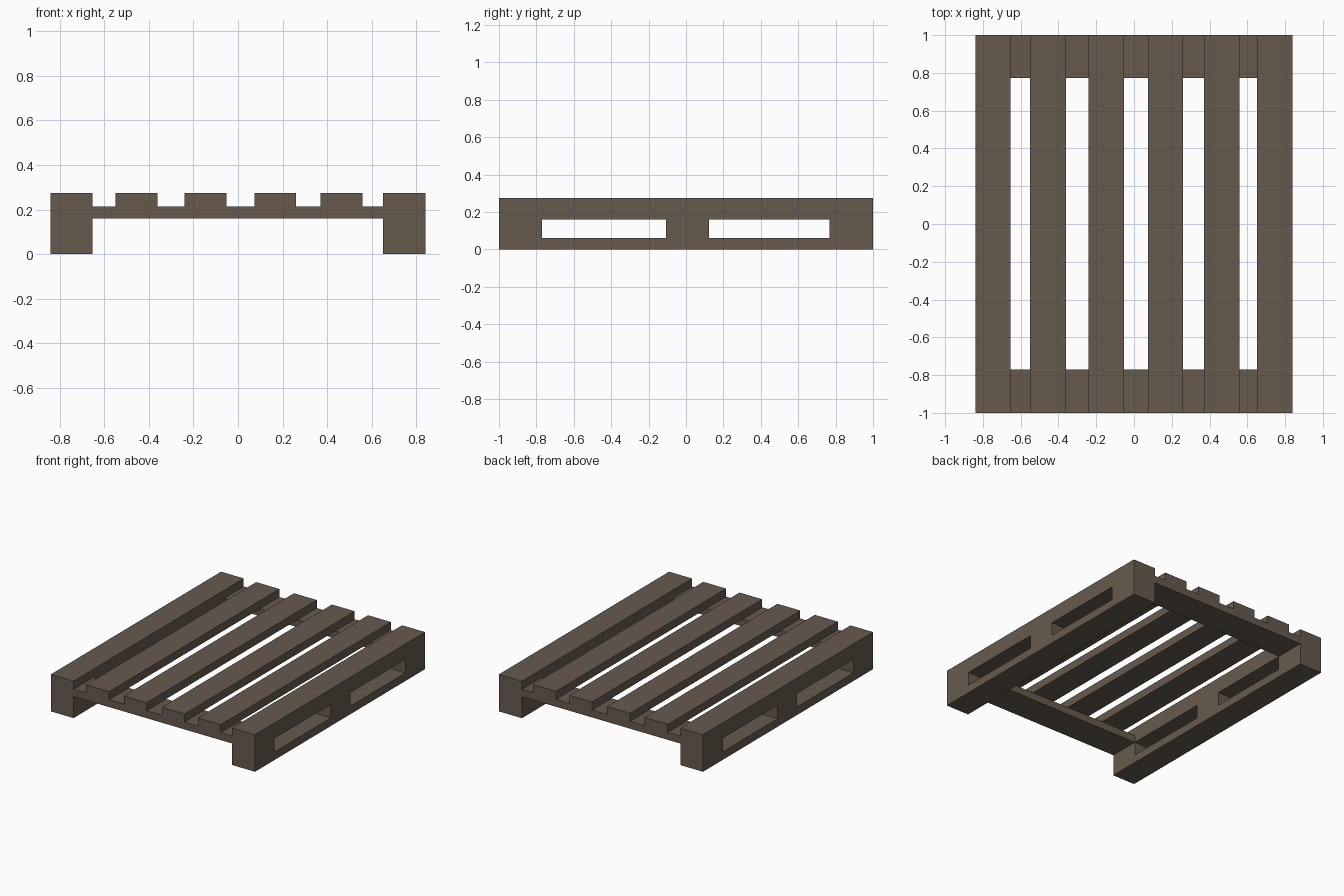
import bpy

if "Cube" in bpy.data.objects:
    bpy.data.objects.remove(bpy.data.objects["Cube"])

wood = bpy.data.materials.new("weathered_brown_wood")
wood.diffuse_color = (0.135, 0.102, 0.076, 1)
wood.use_nodes = True
wood.node_tree.nodes["Principled BSDF"].inputs["Base Color"].default_value = wood.diffuse_color


def box(name, x, y, z):
    """Box from (min, max) ranges on each axis."""
    verts = [(a, b, c) for c in z for b in y for a in x]
    faces = [(0, 2, 3, 1), (4, 5, 7, 6), (0, 1, 5, 4),
             (2, 6, 7, 3), (0, 4, 6, 2), (1, 3, 7, 5)]
    mesh = bpy.data.meshes.new(name)
    mesh.from_pydata(verts, [], faces)
    mesh.materials.append(wood)
    obj = bpy.data.objects.new(name, mesh)
    bpy.context.collection.objects.link(obj)
    return obj


def cut(target, cutter):
    """Subtract the cutter, then discard it."""
    cutter.hide_render = True
    mod = target.modifiers.new("opening", 'BOOLEAN')
    mod.operation = 'DIFFERENCE'
    mod.solver = 'EXACT'
    mod.object = cutter
    bpy.context.view_layer.objects.active = target
    bpy.ops.object.modifier_apply(modifier=mod.name)
    bpy.data.objects.remove(cutter)


# Heights: runner top, underside of cross boards, underside of slats, top
RUNNER, CROSS, DECK, TOP = 0.06, 0.16, 0.215, 0.275
LEFT, RIGHT = (-0.84, -0.653), (0.65, 0.84)

# Side rails: runner, blocks, stringer and outer slat, with fork openings
for name, xs in (("left_side_rail", LEFT), ("right_side_rail", RIGHT)):
    rail = box(name, xs, (-1, 1), (0, TOP))
    for ys in ((-0.77, -0.107), (0.123, 0.767)):
        cut(rail, box("fork_cutter", (xs[0] - 0.1, xs[1] + 0.1), ys, (RUNNER, CROSS)))

# Cross boards joining the rails at each end
for name, ys in (("front_cross_board", (-1, -0.77)), ("back_cross_board", (0.772, 1))):
    box(name, (LEFT[1], RIGHT[0]), ys, (CROSS, DECK))

# Inner deck slats
for i, xs in enumerate(((-0.55, -0.36), (-0.24, -0.052), (0.073, 0.26), (0.37, 0.558)), 1):
    box(f"deck_slat_{i}", xs, (-1, 1), (DECK, TOP))
